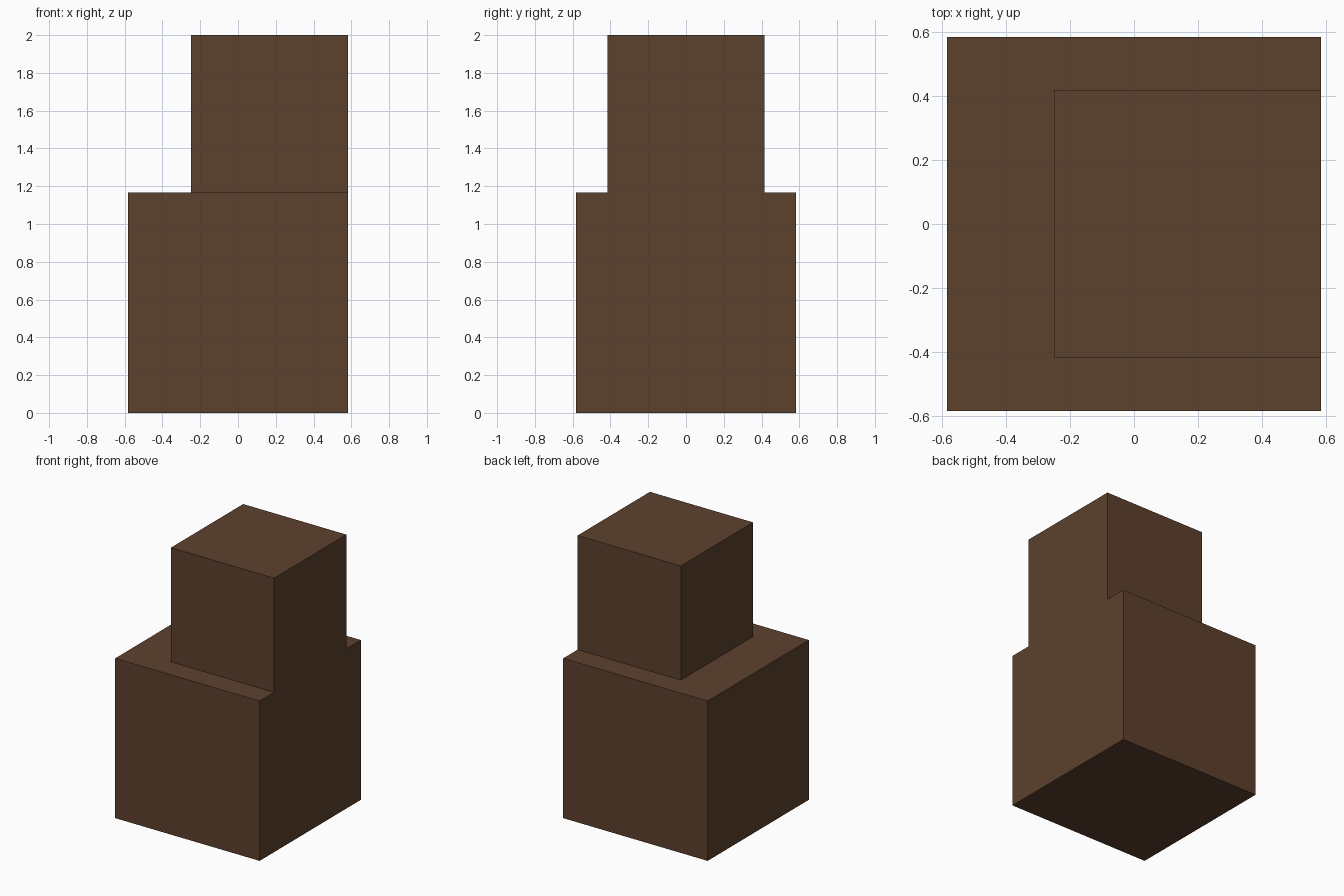
import bpy

if "Cube" in bpy.data.objects:
    bpy.data.objects.remove(bpy.data.objects["Cube"], do_unlink=True)

# Single flat brown
BROWN = (0.107, 0.053, 0.027, 1.0)
brown = bpy.data.materials.new("dark brown")
brown.use_nodes = True
brown.diffuse_color = BROWN
bsdf = next(n for n in brown.node_tree.nodes if n.type == 'BSDF_PRINCIPLED')
bsdf.inputs["Base Color"].default_value = BROWN

LOWER = 7 / 6   # edge of the large block
UPPER = 5 / 6   # edge of the small block


def block(name, size, x, z):
    """Cube with its base at height z, centred on y = 0."""
    bpy.ops.mesh.primitive_cube_add(size=size, location=(x, 0, z + size / 2))
    obj = bpy.context.object
    obj.name = name
    obj.data.materials.append(brown)
    return obj


# Large block on the ground
block("lower_block", LOWER, 0, 0)
# Small block on top, flush with the left (+x) side
block("upper_block", UPPER, (LOWER - UPPER) / 2, LOWER)
